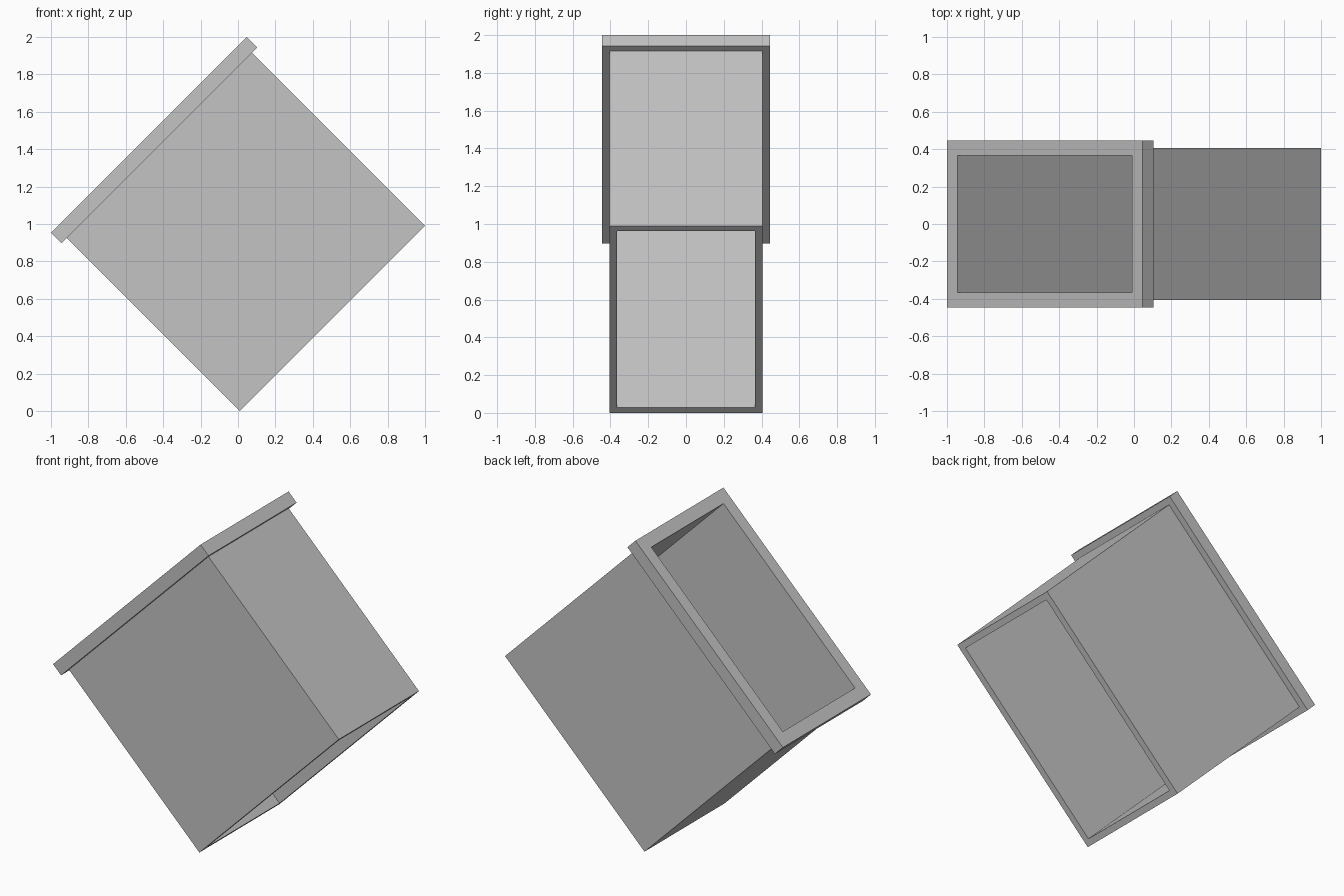
import bpy
import bmesh
from math import sqrt, pi
from mathutils import Matrix

cube = bpy.data.objects.get("Cube")
if cube:
    bpy.data.objects.remove(cube, do_unlink=True)

grey = bpy.data.materials.new("plain_grey")
grey.use_nodes = True
colour = (0.55, 0.55, 0.55, 1)
grey.diffuse_color = colour
grey.node_tree.nodes["Principled BSDF"].inputs["Base Color"].default_value = colour

# Duct dimensions, measured before it is tipped over
LENGTH, HALF_DEPTH, WALL, LIP = 1.40, 0.406, 0.04, 0.08
HEIGHT = 2 * sqrt(2) - LENGTH - WALL
START = (sqrt(2) - LENGTH) / 2

# The duct is built upright, then leans 45 degrees toward -x
TILT = Matrix.Rotation(-pi / 4, 4, "Y")


def rectangular_tube(name, bottom, top, grow):
    """Open-ended rectangular tube, its outside enlarged by grow."""
    bm = bmesh.new()
    middle = START + LENGTH / 2

    def ring(offset, z):
        hx, hy = LENGTH / 2 + offset, HALF_DEPTH + offset
        return [bm.verts.new((middle + sx * hx, sy * hy, z))
                for sx, sy in ((-1, -1), (1, -1), (1, 1), (-1, 1))]

    rings = [ring(grow, bottom), ring(grow, top),
             ring(-WALL, top), ring(-WALL, bottom)]
    for i, a in enumerate(rings):
        b = rings[(i + 1) % 4]
        for j in range(4):
            k = (j + 1) % 4
            bm.faces.new((a[j], a[k], b[k], b[j]))
    bmesh.ops.recalc_face_normals(bm, faces=bm.faces[:])
    bm.transform(TILT)
    mesh = bpy.data.meshes.new(name)
    bm.to_mesh(mesh)
    bm.free()
    mesh.materials.append(grey)
    obj = bpy.data.objects.new(name, mesh)
    bpy.context.collection.objects.link(obj)
    return obj


# Hollow body and the wider rim around its upper opening
rectangular_tube("duct_body", -START, HEIGHT - START - LIP, 0)
rectangular_tube("duct_rim", HEIGHT - START - LIP, HEIGHT - START, WALL)
